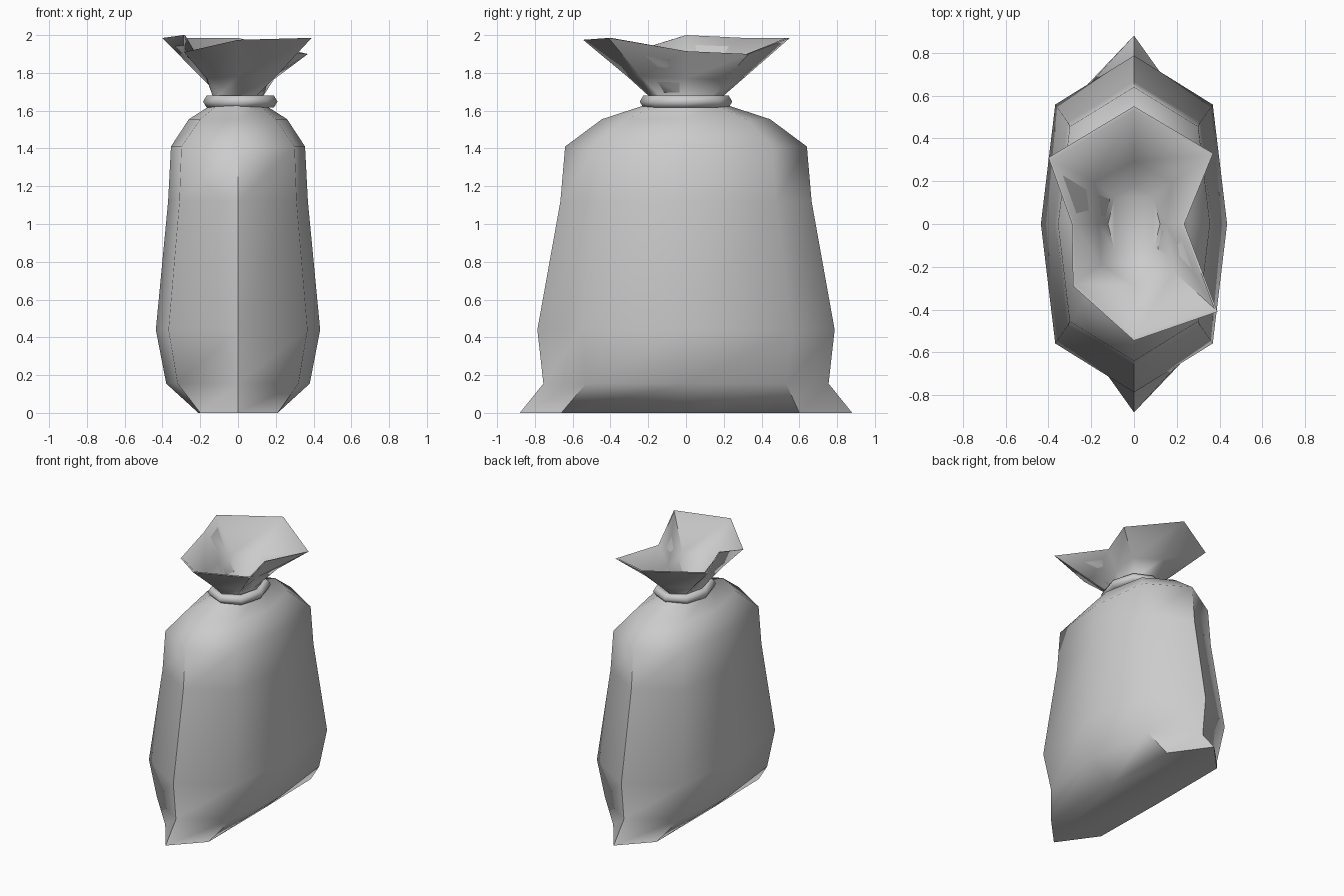
import bpy, bmesh, math

if "Cube" in bpy.data.objects:
    bpy.data.objects.remove(bpy.data.objects["Cube"])


def ring(z, x, y, dx, dy):
    """Eight-sided ring: side, diagonal and end points, mirrored on both axes."""
    return [(x, 0, z), (dx, dy, z), (0, y, z), (-dx, dy, z),
            (-x, 0, z), (-dx, -dy, z), (0, -y, z), (dx, -dy, z)]


def inset(pts, f, dz=0.0):
    return [(x * f, y * f, z + dz) for x, y, z in pts]


def loft(name, rings, cap_start=True, cap_end=True, closed=False, angle=40):
    bm = bmesh.new()
    vs = [[bm.verts.new(p) for p in r] for r in rings]
    pairs = list(zip(vs, vs[1:])) + ([(vs[-1], vs[0])] if closed else [])
    for a, b in pairs:
        n = len(a)
        for i in range(n):
            j = (i + 1) % n
            bm.faces.new((a[i], a[j], b[j], b[i]))
    if cap_start and not closed:
        bm.faces.new(vs[0][::-1])
    if cap_end and not closed:
        bm.faces.new(vs[-1])
    bmesh.ops.recalc_face_normals(bm, faces=bm.faces)
    me = bpy.data.meshes.new(name)
    bm.to_mesh(me)
    bm.free()
    ob = bpy.data.objects.new(name, me)
    bpy.context.collection.objects.link(ob)
    bpy.ops.object.select_all(action='DESELECT')
    ob.select_set(True)
    bpy.context.view_layer.objects.active = ob
    bpy.ops.object.shade_smooth_by_angle(angle=math.radians(angle))
    return ob


# Sack body and gathered mouth: one skin from base to lip, then back inside
base = [(0.21, 0, 0), (0.20, 0.60, 0), (0, 0.88, 0), (-0.21, 0.66, 0),
        (-0.21, 0, 0), (-0.20, -0.60, 0), (0, -0.88, 0), (0.21, -0.66, 0)]
body = [base,
        ring(0.155, 0.38, 0.755, 0.32, 0.53),
        ring(0.44, 0.435, 0.787, 0.368, 0.558),
        ring(1.12, 0.37, 0.665, 0.31, 0.475),
        ring(1.41, 0.355, 0.64, 0.30, 0.455),
        ring(1.555, 0.26, 0.445, 0.20, 0.32),
        ring(1.625, 0.15, 0.23, 0.115, 0.16)]
neck = ring(1.68, 0.135, 0.20, 0.10, 0.14)
flare = [(0.16, 0, 1.77), (0.19, 0.21, 1.765), (0, 0.315, 1.78), (-0.20, 0.21, 1.78),
         (-0.175, 0, 1.79), (-0.165, -0.20, 1.77), (0, -0.31, 1.78), (0.20, -0.24, 1.78)]
lip = [(0.235, 0, 1.915), (0.37, 0.33, 1.90), (0, 0.55, 1.985), (-0.40, 0.31, 1.985),
       (-0.29, 0, 2.0), (-0.285, -0.29, 1.91), (0, -0.545, 1.975), (0.39, -0.41, 1.985)]
inner = [inset(lip, 0.965), inset(flare, 0.93, 0.008), inset(neck, 0.9)]
loft("sack", body + [neck, flare, lip] + inner, angle=55)

# Tie band around the neck
profile = []
for k in range(6):
    a = math.tau * k / 6
    o, z = 0.037 * math.cos(a), 1.648 + 0.036 * math.sin(a)
    r = ring(z, 0.16 + o, 0.208 + o, 0.118 + o * 0.7, 0.152 + o * 0.7)
    profile.append([(x + 0.012, y, zz) for x, y, zz in r])
loft("tie_band", profile, closed=True, angle=65)
